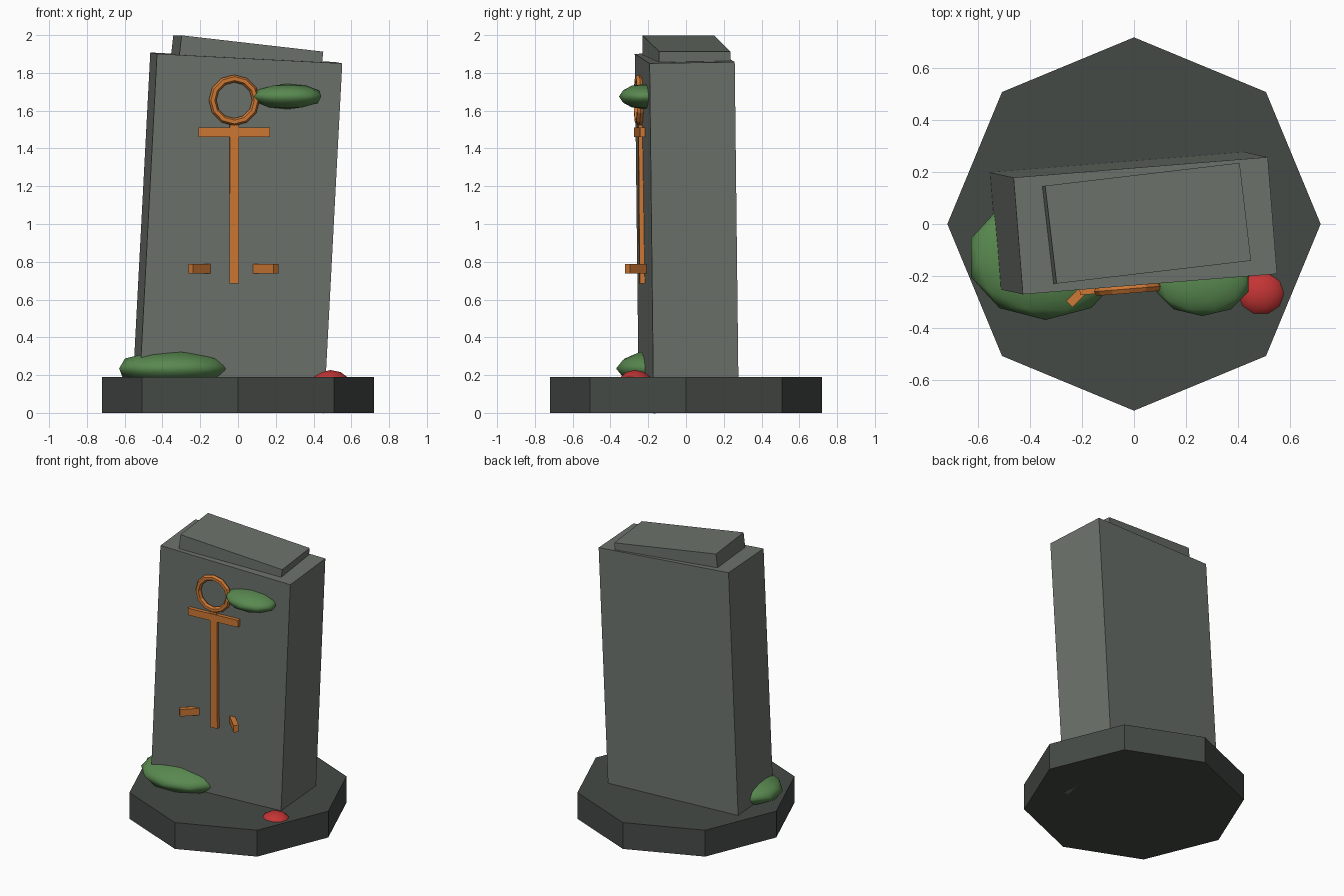
import bpy
from math import radians, pi

cube = bpy.data.objects.get("Cube")
if cube:
    bpy.data.objects.remove(cube, do_unlink=True)


def material(name, rgb):
    mat = bpy.data.materials.new(name)
    mat.use_nodes = True
    color = (*rgb, 1.0)
    mat.diffuse_color = color
    mat.node_tree.nodes["Principled BSDF"].inputs["Base Color"].default_value = color
    return mat


stone = material("grey stone", (0.15, 0.17, 0.15))
dark_stone = material("dark stone", (0.06, 0.068, 0.062))
bronze = material("orange bronze", (0.62, 0.19, 0.035))
moss = material("green moss", (0.10, 0.25, 0.08))
red = material("red", (0.55, 0.035, 0.035))


def finish(name, mat):
    obj = bpy.context.object
    obj.name = name
    obj.data.materials.append(mat)
    return obj


def box(name, mat, center, size, turn=(0, 0, 0)):
    bpy.ops.mesh.primitive_cube_add(size=1, location=center,
                                    rotation=[radians(a) for a in turn])
    obj = finish(name, mat)
    obj.scale = size
    return obj


def blob(name, mat, center, radii):
    bpy.ops.mesh.primitive_ico_sphere_add(subdivisions=2, radius=1, location=center)
    obj = finish(name, mat)
    obj.scale = radii
    bpy.ops.object.shade_smooth()
    return obj


# Octagonal plinth
bpy.ops.mesh.primitive_cylinder_add(vertices=8, radius=0.72, depth=0.19,
                                    location=(0, 0, 0.095), rotation=(0, 0, pi / 2))
finish("plinth", dark_stone)

# Leaning slab and its crooked cap
box("slab", stone, (-0.005, 0.004, 0.953), (0.985, 0.452, 1.855), (0.9, 2.95, 4.6))
box("cap", stone, (0.046, 0.002, 1.881), (0.76, 0.38, 0.15), (0, 6.5, 6.7))

# Anchor emblem on the front face
bpy.ops.mesh.primitive_torus_add(major_segments=12, minor_segments=6,
                                 major_radius=0.115, minor_radius=0.02,
                                 location=(-0.02, -0.25, 1.655),
                                 rotation=(pi / 2, 0, radians(4.6)))
finish("anchor_ring", bronze)
box("anchor_shank", bronze, (-0.02, -0.235, 1.105), (0.05, 0.03, 0.84), (0.5, 0, 4.6))
box("anchor_crossbar", bronze, (-0.02, -0.244, 1.485), (0.38, 0.03, 0.05), (0, 0, 4.6))
for side, label in ((-1, "right"), (1, "left")):
    box("anchor_fluke_" + label, bronze, (-0.024 + side * 0.169, -0.253, 0.763),
        (0.16, 0.035, 0.05), (0, 0, -45 * side))

# Moss clumps and the red stone at the foot
blob("upper_moss", moss, (0.263, -0.22, 1.675), (0.187, 0.135, 0.067))
blob("lower_moss", moss, (-0.342, -0.13, 0.235), (0.302, 0.24, 0.1))
blob("red_pebble", red, (0.49, -0.268, 0.155), (0.102, 0.094, 0.072))
